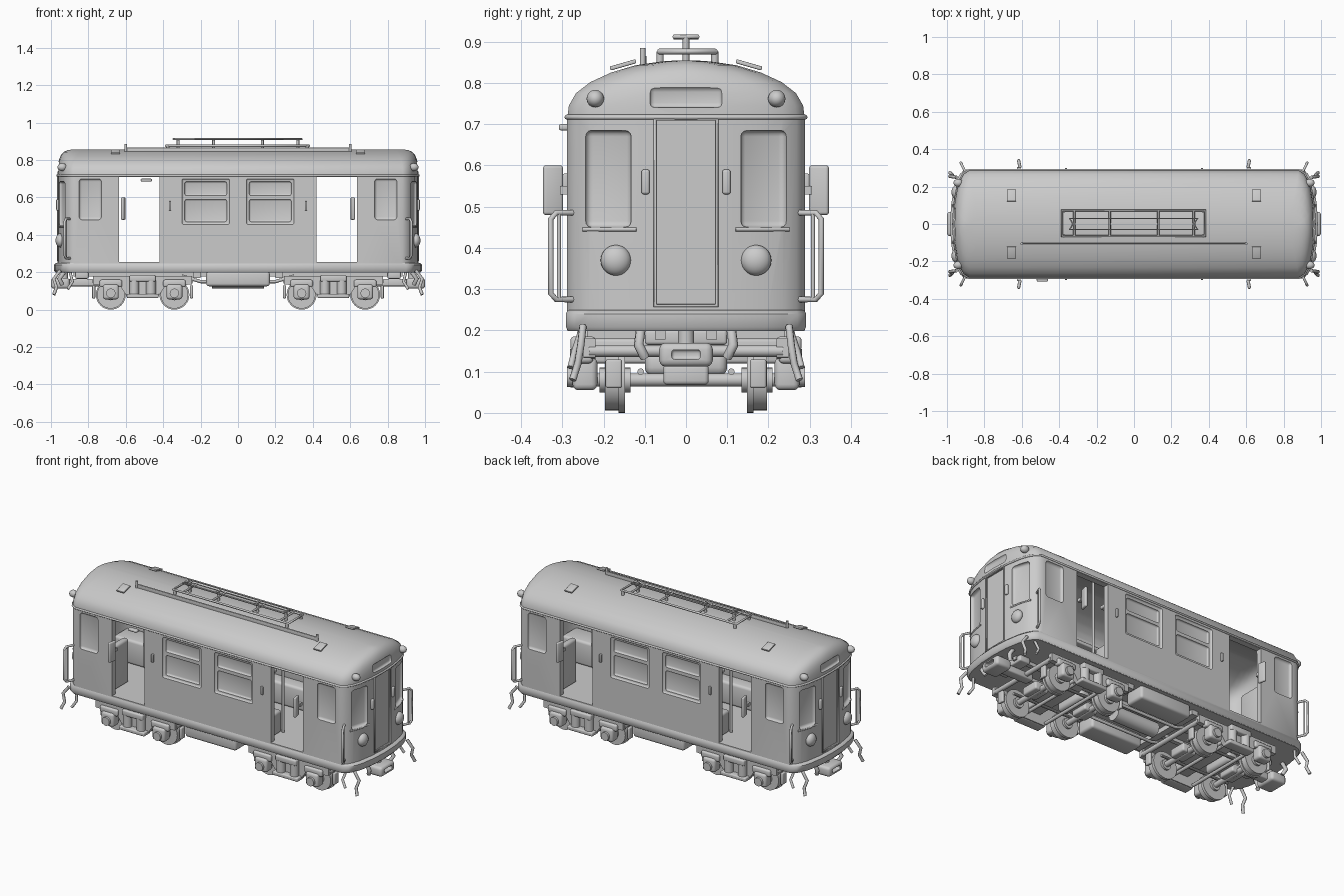
import bpy, bmesh, math
from mathutils import Matrix, Vector

if "Cube" in bpy.data.objects:
    bpy.data.objects.remove(bpy.data.objects["Cube"])

SIGNS = (-1, 1)

def add(name, bm, angle=35):
    bmesh.ops.recalc_face_normals(bm, faces=bm.faces)
    me = bpy.data.meshes.new(name)
    bm.to_mesh(me)
    bm.free()
    me.shade_smooth()
    me.set_sharp_from_angle(angle=math.radians(angle))
    ob = bpy.data.objects.new(name, me)
    bpy.context.collection.objects.link(ob)
    return ob

def box(name, x, y, z, bevel=0.0, rot=None):
    """Box from (min, max) pairs, optionally rounded and turned about its centre."""
    c = Vector((sum(x) / 2, sum(y) / 2, sum(z) / 2))
    size = [abs(p[1] - p[0]) for p in (x, y, z)]
    bm = bmesh.new()
    bmesh.ops.create_cube(bm, size=1, matrix=Matrix.Diagonal((*size, 1)))
    if bevel:
        bmesh.ops.bevel(bm, geom=bm.edges[:], offset=bevel, segments=3, profile=0.5, affect='EDGES')
    r = Matrix.Rotation(math.radians(rot[1]), 4, rot[0]) if rot else Matrix()
    bm.transform(Matrix.Translation(c) @ r)
    return add(name, bm)

def sided(s, a, b):
    return tuple(sorted((s * a, s * b)))

def cyl(name, a, b, r, n=24):
    a, b = Vector(a), Vector(b)
    d = b - a
    bm = bmesh.new()
    m = Matrix.Translation((a + b) / 2) @ d.to_track_quat('Z', 'Y').to_matrix().to_4x4()
    bmesh.ops.create_cone(bm, cap_ends=True, segments=n, radius1=r, radius2=r, depth=d.length, matrix=m)
    return add(name, bm)

def dome(name, c, r, scale):
    bm = bmesh.new()
    bmesh.ops.create_uvsphere(bm, u_segments=24, v_segments=14, radius=r)
    bm.transform(Matrix.Translation(c) @ Matrix.Diagonal((*scale, 1)))
    return add(name, bm)

def tube(name, pts, r, closed=False):
    cu = bpy.data.curves.new(name, 'CURVE')
    cu.dimensions, cu.bevel_depth, cu.bevel_resolution, cu.use_fill_caps = '3D', r, 2, True
    sp = cu.splines.new('POLY')
    sp.points.add(len(pts) - 1)
    for p, q in zip(sp.points, pts):
        p.co = (*q, 1)
    sp.use_cyclic_u = closed
    tmp = bpy.data.objects.new(name, cu)
    bpy.context.collection.objects.link(tmp)
    bpy.context.view_layer.update()
    me = bpy.data.meshes.new_from_object(tmp.evaluated_get(bpy.context.evaluated_depsgraph_get()))
    bpy.data.objects.remove(tmp)
    me.shade_smooth()
    ob = bpy.data.objects.new(name, me)
    bpy.context.collection.objects.link(ob)
    return ob

# Rounded car plan and roof levels (z, half width, end setback)
PLAN = [(.965, 0), (.96, .1), (.945, .19), (.93, .235), (.91, .268), (.88, .288)]
ROOF = [(.715, .288, 0), (.745, .284, 0), (.775, .267, .003), (.802, .232, .008),
        (.825, .182, .017), (.843, .122, .032), (.852, .06, .052), (.855, .02, .07)]

def ring(w, e):
    q = [(x - e, y * w / .288) for x, y in PLAN]
    right = [(x, -y) for x, y in q[:0:-1]] + q
    return right + [(-x, -y) for x, y in right]

def loft(name, levels):
    bm = bmesh.new()
    rows = [[bm.verts.new((x, y, z)) for x, y in ring(w, e)] for z, w, e in levels]
    n = len(rows[0])
    for a, b in zip(rows, rows[1:]):
        for i in range(n):
            bm.faces.new((a[i], a[(i + 1) % n], b[(i + 1) % n], b[i]))
    bm.faces.new(rows[0])
    bm.faces.new(rows[-1])
    return add(name, bm, 45)

def cut(ob, cutters):
    for c in cutters:
        c.hide_render = True
        m = ob.modifiers.new('cut', 'BOOLEAN')
        m.operation, m.solver, m.object = 'DIFFERENCE', 'EXACT', c
    bpy.context.view_layer.update()
    me = bpy.data.meshes.new_from_object(ob.evaluated_get(bpy.context.evaluated_depsgraph_get()))
    ob.modifiers.clear()
    ob.data = me
    me.shade_smooth()
    me.set_sharp_from_angle(angle=math.radians(35))
    for c in cutters:
        bpy.data.objects.remove(c)

# Body shell: hollow, with open side doors and recessed windows
body = loft('car_body', [(.2, .288, 0)] + ROOF)
T = .033
cutters = [loft('hollow', [(.255, .288 - T, T)] + [(z - T * .8, max(w - T, .01), e + T) for z, w, e in ROOF])]
for s in SIGNS:
    cutters.append(box('door_cut', sided(s, .42, .635), (-.5, .5), (.255, .71)))
    cutters.append(box('end_door_cut', sided(s, .95, 1.1), (-.073, .073), (.262, .71)))
    cutters.append(box('sign_cut', sided(s, .95, 1.1), (-.088, .088), (.74, .79), .012))
    for t in SIGNS:
        cutters.append(box('end_window_cut', sided(s, .925, .985), sided(t, .135, .25), (.45, .685), .015, ('Z', s * t * 17)))
        cutters.append(box('corner_window_cut', sided(s, .73, .85), sided(t, .275, .35), (.48, .70), .015))
        cutters.append(box('window_cut', sided(s, .045, .30), sided(t, .279, .35), (.455, .70), .01))
        cutters.append(box('upper_pane_cut', sided(s, .06, .285), sided(t, .268, .35), (.61, .685), .01))
        cutters.append(box('lower_pane_cut', sided(s, .06, .285), sided(t, .268, .35), (.47, .59), .01))
cut(body, cutters)
loft('base_skirt', [(.198, .286, -.01), (.208, .291, -.018), (.24, .291, -.018), (.25, .287, -.008)])
tube('roof_gutter', [(x, y, .717) for x, y in ring(.289, -.001)], .006, True)

for s in SIGNS:
    # Car end: door frame, panel lines, lamps
    tube('end_door_frame', [(s * .962, y, z) for y, z in ((-.075, .26), (-.075, .712), (.075, .712), (.075, .26))], .005, True)
    for t in SIGNS:
        dome('headlight', (s * .95, t * .17, .37), .037, (.7, 1, 1))
        dome('marker_lamp', (s * .94, t * .22, .762), .021, (1.2, 1, 1))
        box('end_door_handle', sided(s, .95, .972), sided(t, .088, .108), (.53, .59), .006)
        tube('end_belt_rail', [(s * .956, t * .12, .445), (s * .945, t * .19, .445), (s * .922, t * .25, .445)], .005)
        # Corner handrail loop
        tube('corner_handrail', [(s * x, t * y, z) for x, y, z in
             ((.90, .275, .275), (.92, .315, .275), (.926, .328, .29), (.926, .328, .47), (.92, .315, .485), (.90, .275, .485))], .007)
        tube('handrail_inner_bar', [(s * .918, t * .308, z) for z in (.275, .485)], .005)
        # Door mirror, handles and guard irons
        box('door_mirror', sided(s, .605, .622), sided(t, .298, .347), (.48, .60), .007, ('Z', -s * t * 12))
        box('mirror_arm', sided(s, .607, .625), sided(t, .28, .305), (.53, .55))
        box('door_grab_handle', sided(s, .357, .37), sided(t, .284, .299), (.53, .58), .004)
        tube('guard_iron', [(s * .95, t * .25, .21), (s * .985, t * .255, .165), (s * .97, t * .262, .12), (s * .985, t * .275, .08)], .009)
        tube('corner_step', [(s * .90, t * .25, .21), (s * .885, t * .27, .15), (s * .91, t * .28, .11)], .008)
        # Roof vent plates
        box('roof_vent', sided(s, .63, .68), sided(t, .12, .185), (.839, .849), .003, ('X', -t * 16))
box('door_lamp', (-.52, -.46), (-.308, -.28), (.685, .70), .005)

# Roof equipment: base frame, collector and walkway
tube('roof_frame_outer', [(x, y, .876) for x, y in ((-.385, -.065), (.38, -.065), (.38, .072), (-.385, .072))], .007, True)
tube('collector_shoe', [(x, y, .912) for x, y in ((-.345, -.03), (.34, -.03), (.32, 0), (.34, .03), (-.345, .03), (-.325, 0))], .0055, True)
for x in (-.32, -.13, .13, .32):
    cyl('collector_post', (x, 0, .85), (x, 0, .91), .008, 12)
    tube('collector_crossbar', [(x, -.065, .876), (x, .072, .876)], .006)
    tube('collector_arm', [(x, -.03, .91), (x, .03, .91)], .005)
for x in (-.375, .37):
    for y in (-.063, .07):
        cyl('roof_frame_foot', (x, y, .845), (x, y, .876), .009, 12)
box('roof_walkway', (-.60, .60), (-.106, -.096), (.842, .866), .002)
for x in (-.6, .6):
    cyl('walkway_pin', (x, -.105, .84), (x, -.105, .885), .007, 12)

# Interior: benches, racks, poles and end cabinets
for t in SIGNS:
    box('bench_seat', (-.39, .39), sided(t, .14, .25), (.255, .39), .015)
    box('bench_back', (-.39, .39), sided(t, .215, .255), (.38, .52), .012)
    box('luggage_rack', (-.38, .38), sided(t, .17, .255), (.625, .645), .006)
    for s in SIGNS:
        cyl('grab_pole', (s * .395, t * .135, .25), (s * .395, t * .135, .80), .008, 12)
        box('cab_seat', sided(s, .68, .90), sided(t, .10, .24), (.255, .40), .015)
        box('cab_seat_back', sided(s, .66, .70), sided(t, .09, .25), (.255, .52), .015)

# Bogies
for s in SIGNS:
    cx = s * .51
    box('bolster', (cx - .05, cx + .05), (-.235, .235), (.12, .18), .008)
    cyl('bogie_pivot', (cx, 0, .15), (cx, 0, .205), .06)
    for e in SIGNS:
        wx = cx + e * .17
        cyl('axle', (wx, -.26, .08), (wx, .26, .08), .016, 16)
        box('gearbox', (wx - .045, wx + .045), (-.055, .055), (.068, .118), .01)
        box('traction_motor', (wx - e * .04, wx - e * .11), (-.10, .10), (.09, .15), .02)
        cyl('bogie_end_bar', (cx + e * .255, -.235, .15), (cx + e * .255, .235, .15), .014, 16)
        cyl('brake_beam', (wx - e * .095, -.21, .075), (wx - e * .095, .21, .075), .010, 12)
        for t in SIGNS:
            cyl('wheel_tread', (wx, t * .163, .08), (wx, t * .197, .08), .074, 32)
            cyl('wheel_flange', (wx, t * .148, .08), (wx, t * .164, .08), .08, 32)
            cyl('wheel_hub', (wx, t * .135, .08), (wx, t * .21, .08), .03, 20)
            box('axle_box', (wx - .042, wx + .042), sided(t, .215, .275), (.055, .135), .014)
            cyl('axle_cap', (wx, t * .26, .088), (wx, t * .288, .088), .025, 16)
            box('brake_shoe', (wx + e * .083, wx + e * .1), sided(t, .155, .195), (.06, .13), .006)
            box('frame_pedestal', (wx - .06, wx + .06), sided(t, .225, .262), (.12, .16), .01)
            cyl('bogie_spring', (cx + e * .045, t * .255, .085), (cx + e * .045, t * .255, .155), .026, 16)
    for t in SIGNS:
        # Side frame profile with a dropped centre
        bm = bmesh.new()
        prof = [(-.265, .18), (.265, .18), (.265, .135), (.12, .125), (.08, .065), (-.08, .065), (-.12, .125), (-.265, .135)]
        f = bm.faces.new([bm.verts.new((cx + x, t * .22, z)) for x, z in prof])
        g = bmesh.ops.extrude_face_region(bm, geom=[f])
        bmesh.ops.translate(bm, vec=(0, t * .028, 0), verts=[v for v in g['geom'] if isinstance(v, bmesh.types.BMVert)])
        add('bogie_side_frame', bm)
        box('spring_plank', (cx - .085, cx + .085), sided(t, .225, .285), (.062, .085), .006)
        box('frame_bracket', (cx - .07, cx + .07), sided(t, .22, .28), (.15, .185), .008)
        cyl('brake_rod', (cx - .23, t * .11, .10), (cx + .23, t * .11, .10), .008, 10)

    # Coupler
    box('coupler_shank', sided(s, .72, .93), (-.028, .028), (.125, .165), .008)
    head = box('coupler_head', sided(s, .90, 1.0), (-.065, .065), (.112, .17), .016)
    cut(head, [box('slot_cut', sided(s, .975, 1.05), (-.035, .035), (.13, .153), .008)])
    box('coupler_mount', sided(s, .80, .87), (-.10, .10), (.165, .202), .008)
    cyl('coupler_pin', (s * .93, 0, .15), (s * .93, 0, .198), .02, 16)
    for t in SIGNS:
        tube('air_hose', [(s * .93, t * .11, .2), (s * .955, t * .115, .165), (s * .94, t * .10, .135)], .012)

# Underfloor equipment
for t in SIGNS:
    box('equipment_box', (-.17, .17), sided(t, .14, .265), (.125, .205), .015)
    box('sole_beam', (-.88, .88), sided(t, .05, .075), (.178, .202))
    tube('underfloor_pipe', [(-.30, t * .11, .18), (-.2, t * .10, .15), (.2, t * .10, .15), (.30, t * .11, .18)], .009)
cyl('air_tank', (-.14, 0, .155), (.14, 0, .155), .042)
for x in (-.22, .22):
    box('cross_member', (x - .02, x + .02), (-.24, .24), (.17, .202))
